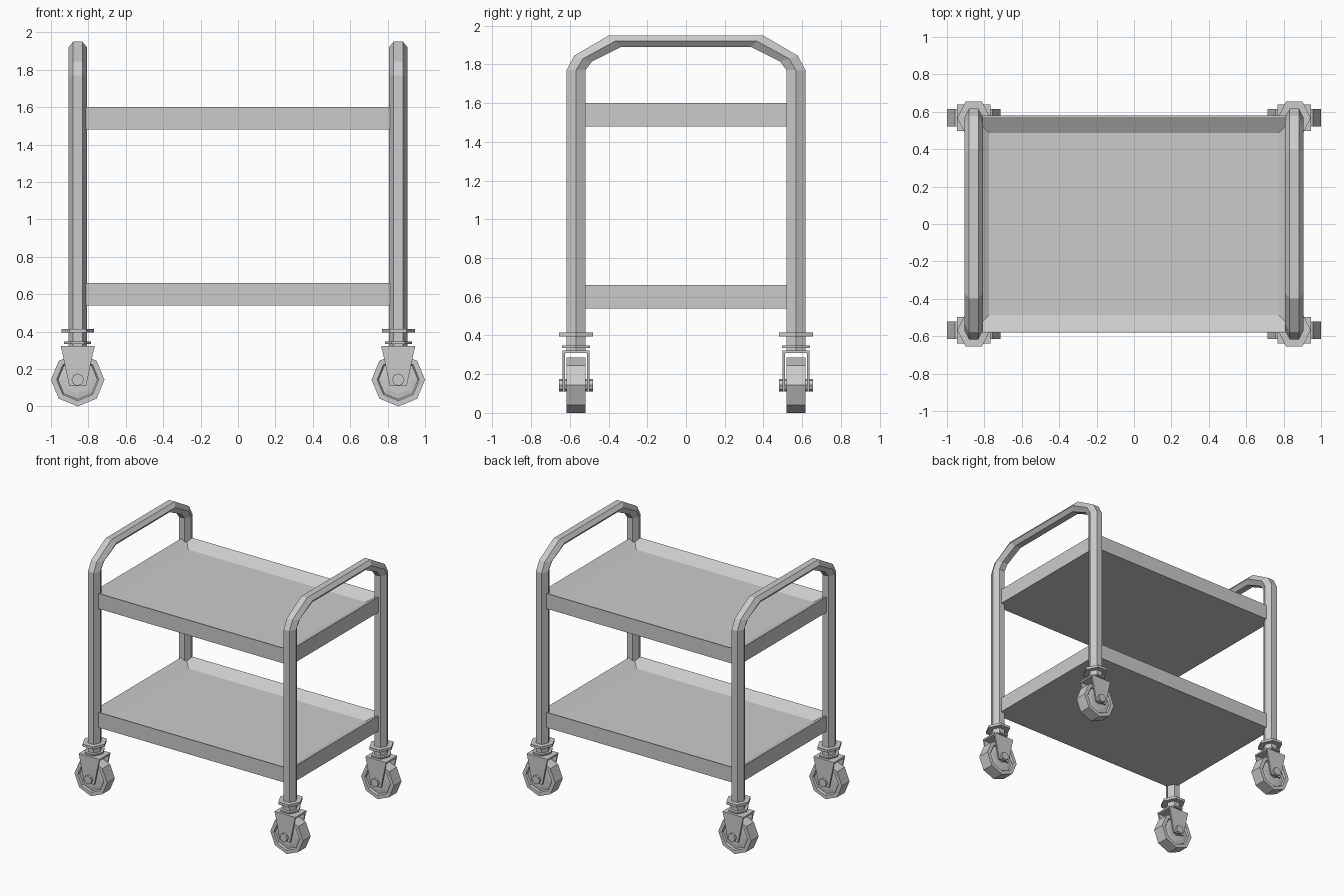
import bpy, bmesh
from math import cos, sin, pi

cube = bpy.data.objects.get("Cube")
if cube:
    bpy.data.objects.remove(cube)

grey = bpy.data.materials.new("steel_grey")
grey.use_nodes = True
colour = (0.6, 0.6, 0.6, 1)
grey.diffuse_color = colour
grey.node_tree.nodes["Principled BSDF"].inputs["Base Color"].default_value = colour

LEG_X, LEG_Y, AXLE_Z = 0.857, 0.568, 0.143


def loft(name, rings, start=True, end=True, mirror=True):
    """Skin a list of equal-sized rings, capping the ends on request."""
    bm = bmesh.new()
    loops = [[bm.verts.new(p) for p in ring] for ring in rings]
    n = len(loops[0])
    for a, b in zip(loops, loops[1:]):
        for i in range(n):
            j = (i + 1) % n
            bm.faces.new((a[i], a[j], b[j], b[i]))
    if start:
        bm.faces.new(loops[0])
    if end:
        bm.faces.new(loops[-1])
    bmesh.ops.recalc_face_normals(bm, faces=bm.faces)
    mesh = bpy.data.meshes.new(name)
    bm.to_mesh(mesh)
    bm.free()
    mesh.materials.append(grey)
    obj = bpy.data.objects.new(name, mesh)
    bpy.context.collection.objects.link(obj)
    if mirror:
        mod = obj.modifiers.new("four_corners", 'MIRROR')
        mod.use_axis = (True, True, False)
    return obj


def hexagon(outer, inner, rx):
    """Six-sided tube section between an outer and an inner (y, z) point."""
    ring = []
    for u, v in ((1, 0), (0.5, 1), (-0.5, 1), (-1, 0), (-0.5, -1), (0.5, -1)):
        t = (v + 1) / 2
        y = inner[0] + (outer[0] - inner[0]) * t
        z = inner[1] + (outer[1] - inner[1]) * t
        ring.append((LEG_X + u * rx, y, z))
    return ring


def collar(name, r, z0, z1):
    loft(name, [hexagon((LEG_Y + r, z), (LEG_Y - r, z), r) for z in (z0, z1)])


def disc(name, profile, sides):
    """Turned part around the axle from (radius, y offset) pairs."""
    loft(name, [[(LEG_X + r * cos(2 * pi * i / sides), LEG_Y + y,
                  AXLE_Z + r * sin(2 * pi * i / sides)) for i in range(sides)]
                for r, y in profile])


def rect(hx, hy, z):
    return [(-hx, -hy, z), (hx, -hy, z), (hx, hy, z), (-hx, hy, z)]


# Bent tube frames: leg, chamfered bend and half of the handle, mirrored
bends = [((0.617, 0.32), (0.519, 0.32)), ((0.617, 1.77), (0.519, 1.77)),
         ((0.577, 1.845), (0.485, 1.815)), ((0.397, 1.95), (0.335, 1.89)),
         ((0, 1.95), (0, 1.89))]
loft("tube_frame", [hexagon(o, i, 0.05) for o, i in bends], end=False)

# Trays with a thin lip and sloping inner sides
for name, z in (("lower_tray", 0.54), ("upper_tray", 1.48)):
    loft(name, [rect(0.865, 0.58, z), rect(0.865, 0.58, z + 0.12),
                rect(0.858, 0.573, z + 0.12), rect(0.775, 0.487, z + 0.07)],
         mirror=False)

# Caster collars
collar("upper_collar", 0.088, 0.395, 0.415)
collar("lower_collar", 0.072, 0.335, 0.347)

# Caster fork: bridge and two tapered side plates
loft("fork_bridge", [[(LEG_X + x, LEG_Y + y, z) for x, y in
                      ((-0.09, -0.07), (0.09, -0.07), (0.09, 0.07), (-0.09, 0.07))]
                     for z in (0.308, 0.322)])
for name, side in (("inner_fork_plate", -1), ("outer_fork_plate", 1)):
    loft(name, [[(LEG_X + x, LEG_Y + side * y, z) for x, z in
                 ((-0.09, 0.322), (0.09, 0.322), (0.045, 0.11), (-0.045, 0.11))]
                for y in (0.058, 0.07)])

# Eight-sided wheel with stepped hub, and its axle
disc("wheel", [(0.075, -0.04), (0.105, -0.036), (0.113, -0.048), (0.143, -0.048),
               (0.143, 0.048), (0.113, 0.048), (0.105, 0.036), (0.075, 0.04)], 8)
disc("axle", [(0.033, -0.087), (0.033, 0.087)], 8)
